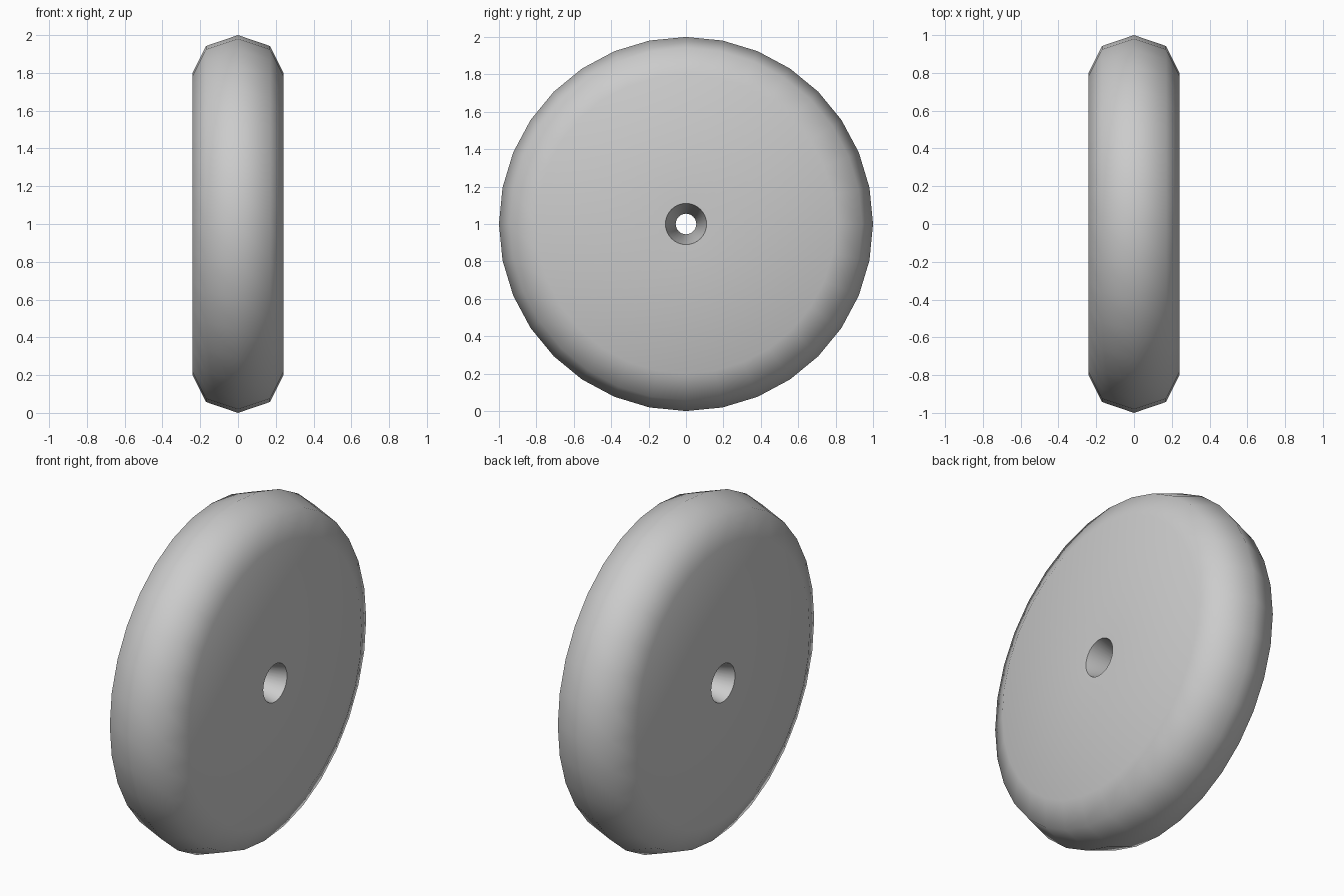
import bpy, bmesh, math
from mathutils import Matrix, Vector

if "Cube" in bpy.data.objects:
    bpy.data.objects.remove(bpy.data.objects["Cube"])

SIDES = 32

# Closed wheel cross-section (x, radius): rounded tread, flat faces, waisted axle hole
half = [(0.17, 0.942), (0.24, 0.80), (0.24, 0.11)]
profile = [(0, 1.0)] + half + [(0, 0.055)] + [(-x, r) for x, r in reversed(half)]

# Revolve the section around the x axis
bm = bmesh.new()
verts = [bm.verts.new((x, 0, r)) for x, r in profile]
edges = [bm.edges.new((verts[i], verts[(i + 1) % len(verts)])) for i in range(len(verts))]
bmesh.ops.spin(bm, geom=verts + edges, cent=(0, 0, 0), axis=(1, 0, 0),
               angle=math.tau, steps=SIDES, use_duplicate=False)
bmesh.ops.remove_doubles(bm, verts=bm.verts, dist=1e-4)
bmesh.ops.recalc_face_normals(bm, faces=bm.faces)
bmesh.ops.translate(bm, verts=bm.verts, vec=(0, 0, 1))

mesh = bpy.data.meshes.new("wheel")
bm.to_mesh(mesh)
bm.free()
wheel = bpy.data.objects.new("wheel", mesh)
bpy.context.collection.objects.link(wheel)

# Smooth tread with crisp rims at the axle hole
bpy.context.view_layer.objects.active = wheel
wheel.select_set(True)
bpy.ops.object.shade_smooth_by_angle(angle=math.radians(50))
